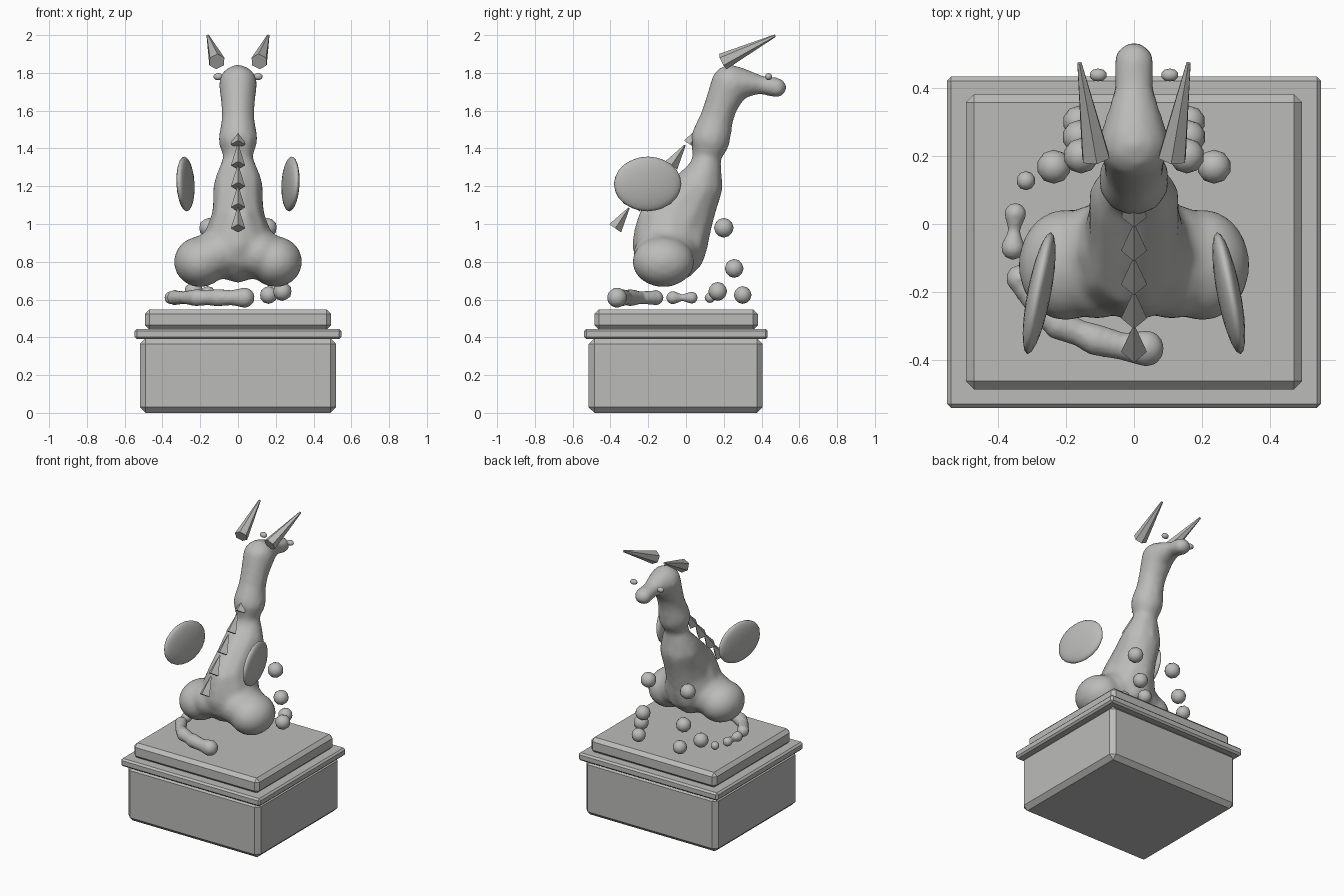
import bpy, bmesh
from math import radians
from mathutils import Matrix, Vector

if "Cube" in bpy.data.objects:
    bpy.data.objects.remove(bpy.data.objects["Cube"], do_unlink=True)

stone = bpy.data.materials.new("grey_stone")
stone.use_nodes = True
stone.diffuse_color = (0.5, 0.5, 0.49, 1)
stone.node_tree.nodes["Principled BSDF"].inputs["Base Color"].default_value = (0.5, 0.5, 0.49, 1)


def finish(name, bm, smooth=False):
    mesh = bpy.data.meshes.new(name)
    bm.to_mesh(mesh)
    bm.free()
    mesh.materials.append(stone)
    for poly in mesh.polygons:
        poly.use_smooth = smooth
    obj = bpy.data.objects.new(name, mesh)
    bpy.context.collection.objects.link(obj)
    return obj


def add_ball(bm, centre, radii, detail=2, turn=Matrix()):
    matrix = Matrix.Translation(centre) @ turn @ Matrix.Diagonal((*radii, 1))
    bmesh.ops.create_icosphere(bm, subdivisions=detail, radius=1, matrix=matrix)


def ball(name, centre, radii, detail=2, turn=Matrix()):
    bm = bmesh.new()
    add_ball(bm, centre, radii, detail, turn)
    return finish(name, bm, True)


def add_chain(bm, points, steps=5):
    # Balls blended between (x, y, z, width radius, depth radius) stations
    for a, b in zip(points, points[1:]):
        for i in range(steps + 1):
            x, y, z, w, r = Vector(a).lerp(Vector(b), i / steps)
            add_ball(bm, (x, y, z), (w, r, r))


def fuse(obj, voxel, repeats):
    remesh = obj.modifiers.new("fuse", 'REMESH')
    remesh.mode = 'VOXEL'
    remesh.voxel_size = voxel
    remesh.use_smooth_shade = True
    soften = obj.modifiers.new("soften", 'SMOOTH')
    soften.factor = 0.5
    soften.iterations = repeats


def spike(name, base, tip, radius, end, sides):
    base, tip = Vector(base), Vector(tip)
    axis = tip - base
    turn = axis.to_track_quat('Z', 'Y').to_matrix().to_4x4()
    bm = bmesh.new()
    bmesh.ops.create_cone(bm, cap_ends=True, segments=sides, radius1=radius, radius2=end,
                          depth=axis.length,
                          matrix=Matrix.Translation((base + tip) / 2) @ turn)
    return finish(name, bm)


def slab(name, half_x, y0, y1, z0, z1, chamfer):
    bm = bmesh.new()
    matrix = (Matrix.Translation((0, (y0 + y1) / 2, (z0 + z1) / 2))
              @ Matrix.Diagonal((2 * half_x, y1 - y0, z1 - z0, 1)))
    bmesh.ops.create_cube(bm, size=1, matrix=matrix)
    bmesh.ops.bevel(bm, geom=bm.edges[:], offset=chamfer, segments=1, affect='EDGES')
    return finish(name, bm)


# Plinth
slab("plinth_block", 0.52, -0.515, 0.405, 0, 0.395, 0.03)
slab("plinth_ledge", 0.548, -0.54, 0.432, 0.39, 0.445, 0.012)
slab("plinth_top", 0.493, -0.485, 0.38, 0.44, 0.548, 0.024)

# Body, neck and head as one soft mass with two haunches
bm = bmesh.new()
add_chain(bm, [
    (0, -0.085, 0.89, 0.19, 0.205),
    (0, -0.07, 0.97, 0.155, 0.205),
    (0, 0.0, 1.09, 0.14, 0.165),
    (0, 0.065, 1.19, 0.137, 0.132),
    (0, 0.10, 1.28, 0.105, 0.09),
    (0, 0.11, 1.36, 0.075, 0.075),
    (0, 0.13, 1.45, 0.108, 0.108),
    (0, 0.16, 1.55, 0.09, 0.092),
    (0, 0.185, 1.63, 0.092, 0.09),
    (0, 0.235, 1.74, 0.105, 0.107),
    (0, 0.30, 1.745, 0.085, 0.08),
    (0, 0.39, 1.738, 0.06, 0.05),
    (0, 0.48, 1.722, 0.062, 0.055),
])
for side in (-1, 1):
    add_ball(bm, (side * 0.2, -0.12, 0.8), (0.14, 0.165, 0.135), 3)
    add_ball(bm, (side * 0.11, -0.11, 0.84), (0.14, 0.17, 0.135), 3)
fuse(finish("body", bm, True), 0.016, 8)

# Mirrored parts
for side, label in ((1, "left"), (-1, "right")):
    spike(label + "_horn", (side * 0.112, 0.195, 1.86), (side * 0.16, 0.472, 1.997),
          0.045, 0.007, 6)
    ball(label + "_eye", (side * 0.105, 0.437, 1.78), (0.026, 0.019, 0.019))
    tilt = Matrix.Rotation(side * radians(11), 4, 'Z') @ Matrix.Rotation(side * 0.05, 4, 'Y')
    ball(label + "_wing", (side * 0.278, -0.203, 1.212), (0.034, 0.182, 0.145), 3, tilt)
    ball(label + "_shoulder", (side * 0.155, 0.2, 0.98), (0.052,) * 3)
    ball(label + "_wrist", (side * 0.16, 0.255, 0.765), (0.05,) * 3)
    ball(label + "_fore_paw", (side * 0.162, 0.3, 0.624), (0.047,) * 3)
    ball(label + "_hind_paw", (side * 0.235, 0.168, 0.643), (0.05,) * 3)

# Back spikes climbing towards the neck
for i in range(5):
    y, z = -0.375 + 0.099 * i, 0.977 + 0.111 * i
    spike(f"back_spike_{i + 1}", (0, y, z), (0, y + 0.073, z + 0.108), 0.038, 0.004, 4)

# Tail curling round the right side, then breaking into beads
bm = bmesh.new()
tail = [(0.035, -0.365, 0.055), (-0.03, -0.36, 0.042), (-0.11, -0.34, 0.048),
        (-0.16, -0.32, 0.04), (-0.22, -0.295, 0.047), (-0.28, -0.245, 0.036),
        (-0.335, -0.16, 0.042)]
add_chain(bm, [(x, y, 0.61, r, r) for x, y, r in tail], 3)
fuse(finish("tail", bm, True), 0.01, 3)

bm = bmesh.new()
link = [(-0.355, -0.07, 0.036), (-0.352, -0.02, 0.017), (-0.348, 0.03, 0.033)]
add_chain(bm, [(x, y, 0.61, r, r) for x, y, r in link], 3)
fuse(finish("tail_link", bm, True), 0.008, 3)
ball("tail_tip", (-0.317, 0.127, 0.61), (0.028,) * 3)
